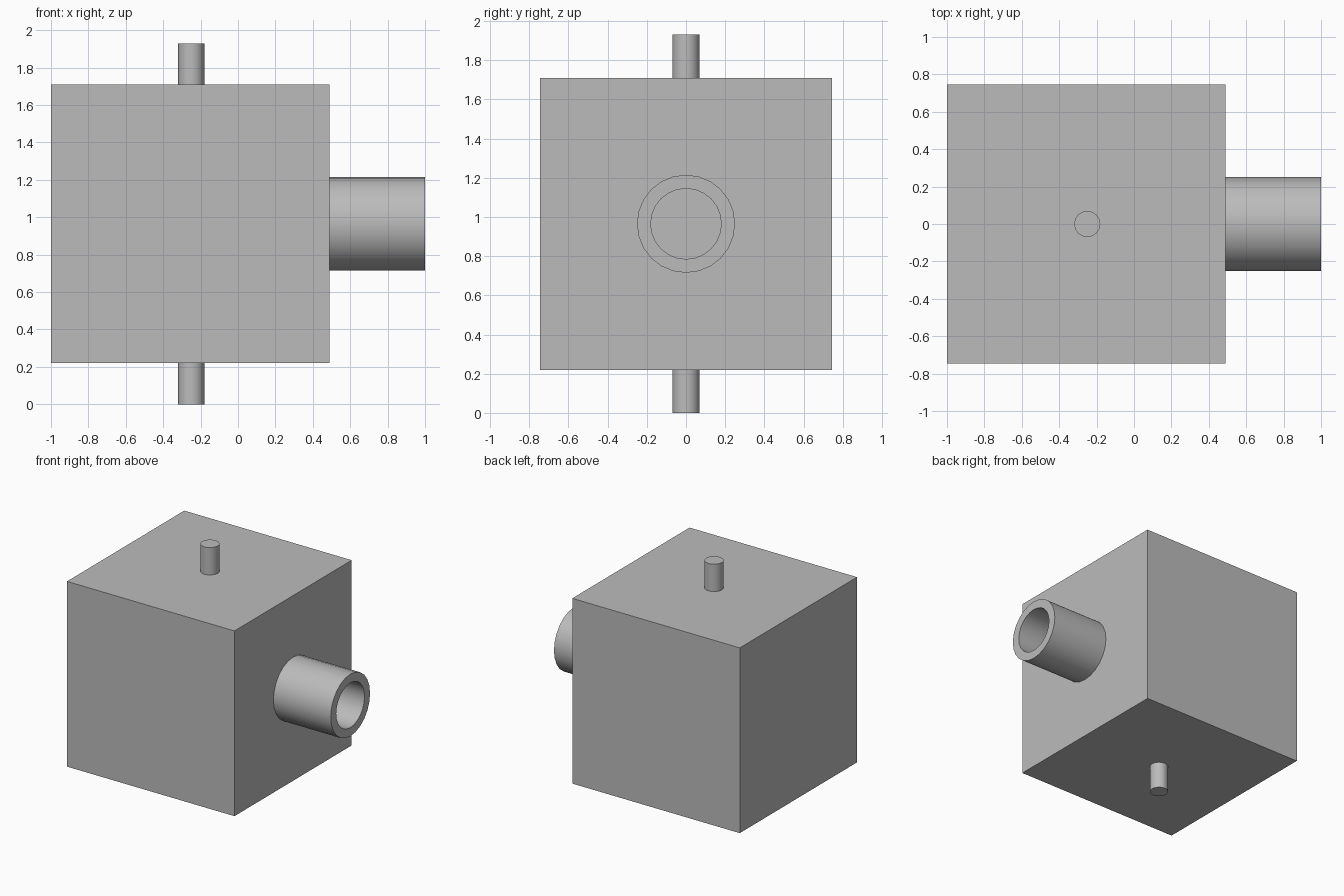
import bpy
import bmesh
from math import radians, cos, sin, tau
from mathutils import Matrix

cube = bpy.data.objects.get("Cube")
if cube:
    bpy.data.objects.remove(cube, do_unlink=True)

grey = bpy.data.materials.new("plain grey")
grey.use_nodes = True
colour = (0.5, 0.5, 0.5, 1)
grey.diffuse_color = colour
grey.node_tree.nodes["Principled BSDF"].inputs["Base Color"].default_value = colour

CX, CZ = -0.255, 0.965   # body centre
SIDE = 1.49


def finish(name, bm, smooth=False):
    bmesh.ops.recalc_face_normals(bm, faces=bm.faces)
    mesh = bpy.data.meshes.new(name)
    bm.to_mesh(mesh)
    bm.free()
    mesh.materials.append(grey)
    obj = bpy.data.objects.new(name, mesh)
    bpy.context.collection.objects.link(obj)
    if smooth:
        bpy.ops.object.select_all(action="DESELECT")
        obj.select_set(True)
        bpy.context.view_layer.objects.active = obj
        bpy.ops.object.shade_smooth_by_angle(angle=radians(35))
    return obj


# Cubic body
bm = bmesh.new()
bmesh.ops.create_cube(bm, size=SIDE, matrix=Matrix.Translation((CX, 0, CZ)))
bm.transform(Matrix.Translation((0, 0, 0)))
finish("body", bm)

# Thin pins above and below the body
for name, z0, z1 in (("top_pin", 1.71, 1.93), ("bottom_pin", 0, 0.22)):
    bm = bmesh.new()
    bmesh.ops.create_cone(bm, cap_ends=True, segments=16, radius1=0.07, radius2=0.07,
                          depth=z1 - z0, matrix=Matrix.Translation((-0.25, 0, (z0 + z1) / 2)))
    finish(name, bm, True)

# Hollow pipe on the side: rectangular section swept around the x axis
bm = bmesh.new()
SEGMENTS = 24
section = ((0.49, 0.25), (1, 0.25), (1, 0.18), (0.49, 0.18))
rings = [[bm.verts.new((x, r * cos(tau * i / SEGMENTS), CZ + r * sin(tau * i / SEGMENTS)))
          for i in range(SEGMENTS)] for x, r in section]
for k, ring in enumerate(rings):
    other = rings[(k + 1) % len(rings)]
    for i in range(SEGMENTS):
        j = (i + 1) % SEGMENTS
        bm.faces.new((ring[i], ring[j], other[j], other[i]))
finish("side_pipe", bm, True)
